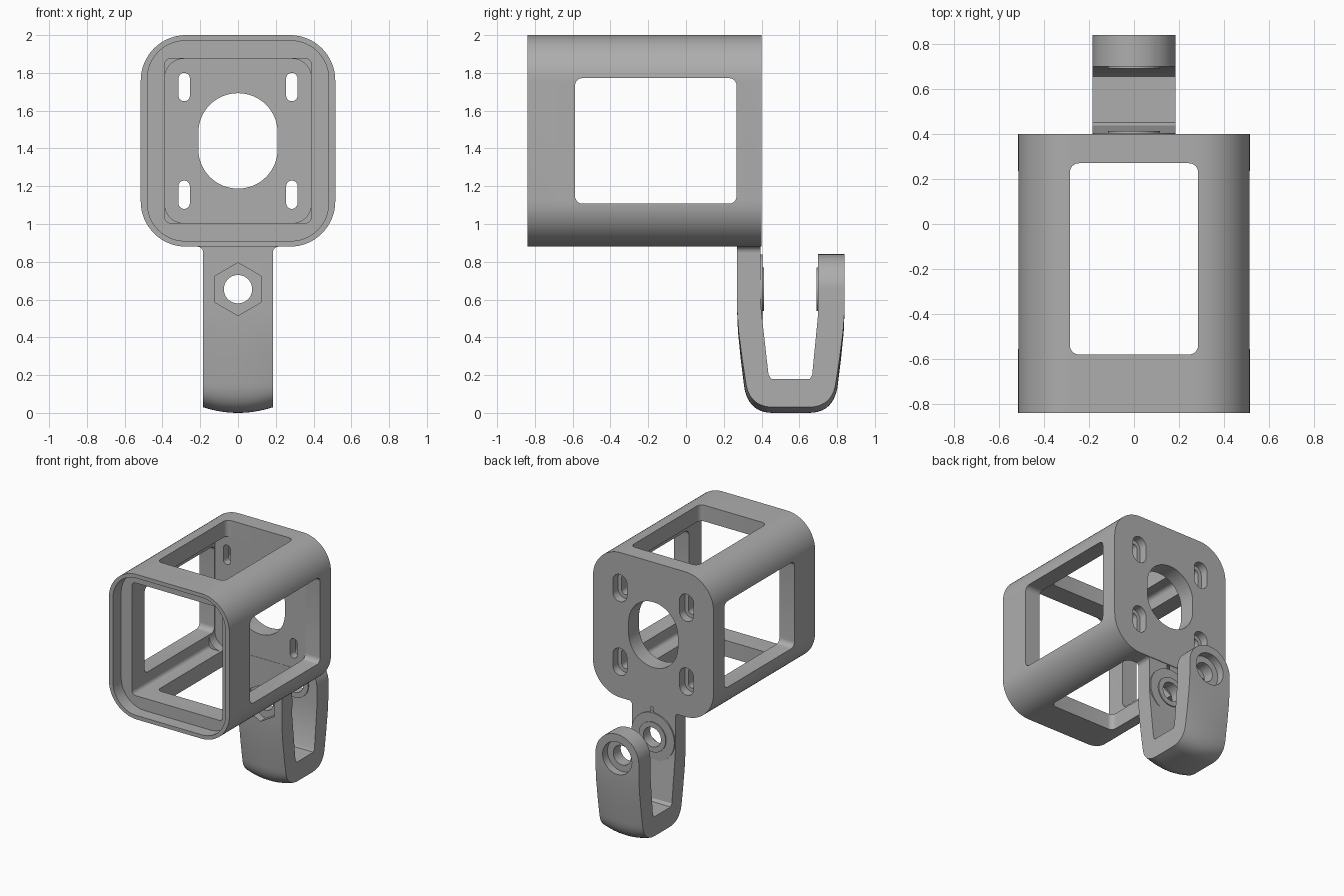
import bpy, bmesh, math

if "Cube" in bpy.data.objects:
    bpy.data.objects.remove(bpy.data.objects["Cube"], do_unlink=True)

GREY = (0.42, 0.42, 0.42, 1)
grey = bpy.data.materials.new("plain grey")
grey.use_nodes = True
grey.diffuse_color = GREY
grey.node_tree.nodes["Principled BSDF"].inputs["Base Color"].default_value = GREY


def rounded(cu, cv, w, h, r, n=12):
    """Rounded rectangle outline; r = w / 2 gives a slot or a circle."""
    pts = []
    for i, (su, sv) in enumerate([(1, 1), (-1, 1), (-1, -1), (1, -1)]):
        for k in range(n + 1):
            a = (i + k / n) * math.pi / 2
            pts.append((cu + su * (w / 2 - r) + r * math.cos(a),
                        cv + sv * (h / 2 - r) + r * math.sin(a)))
    return pts


def circle(cu, cv, r):
    return rounded(cu, cv, 2 * r, 2 * r, r)


def loft(name, slices):
    """Solid skinned through matching closed outlines."""
    bm = bmesh.new()
    rows = [[bm.verts.new(p) for p in s] for s in slices]
    for a, b in zip(rows, rows[1:]):
        for i in range(len(a)):
            j = (i + 1) % len(a)
            bm.faces.new((a[i], a[j], b[j], b[i]))
    bm.faces.new(rows[0])
    bm.faces.new(rows[-1])
    bmesh.ops.remove_doubles(bm, verts=bm.verts, dist=1e-5)
    bmesh.ops.recalc_face_normals(bm, faces=bm.faces)
    mesh = bpy.data.meshes.new(name)
    bm.to_mesh(mesh)
    bm.free()
    mesh.materials.append(grey)
    ob = bpy.data.objects.new(name, mesh)
    bpy.context.collection.objects.link(ob)
    return ob


def prism(name, pts, axis, a, b):
    place = {"x": lambda u, v, d: (d, u, v),
             "y": lambda u, v, d: (u, d, v),
             "z": lambda u, v, d: (u, v, d)}[axis]
    return loft(name, [[place(u, v, d) for u, v in pts] for d in (a, b)])


def activate(ob):
    bpy.ops.object.select_all(action="DESELECT")
    bpy.context.view_layer.objects.active = ob
    ob.select_set(True)


def cut(ob, *cutters):
    activate(ob)
    for c in cutters:
        c.hide_render = True
        mod = ob.modifiers.new("cut", "BOOLEAN")
        mod.operation = "DIFFERENCE"
        mod.solver = "EXACT"
        mod.object = c
        bpy.ops.object.modifier_apply(modifier=mod.name)
        bpy.data.objects.remove(c, do_unlink=True)


def smooth(ob):
    activate(ob)
    bpy.ops.object.shade_smooth_by_angle(angle=math.radians(28))


# Housing: rounded box with open front, lip recess and cavity
MID = 1.44
housing = prism("housing", rounded(0, MID, 1.03, 1.12, 0.24, 16), "y", -0.84, 0.40)
cut(housing,
    prism("cavity_cutter", rounded(0, MID, 0.775, 0.87, 0.03, 4), "y", -0.9, 0.20),
    prism("rear_cavity_cutter", rounded(0, MID, 0.775, 0.87, 0.1), "y", 0.1, 0.272),
    prism("lip_cutter", rounded(0, MID, 0.96, 1.06, 0.2), "y", -0.95, -0.74))

# Windows through the sides, top and bottom
cut(housing,
    prism("side_window_cutter", rounded(-0.16, MID, 0.855, 0.665, 0.04, 6), "x", -0.7, 0.7),
    prism("top_window_cutter", rounded(0, -0.155, 0.57, 0.85, 0.04, 6), "z", 0.7, 2.2))

# Back plate: central opening and four counterbored slots
cut(housing, prism("opening_cutter", rounded(0, MID, 0.42, 0.505, 0.209, 16), "y", 0.2, 0.6))
for sx in (-1, 1):
    for sz in (-1, 1):
        x, z = 0.285 * sx, MID + 0.285 * sz
        cut(housing,
            prism("slot_cutter", rounded(x, z, 0.06, 0.15, 0.0299, 8), "y", 0.2, 0.6),
            prism("slot_recess_cutter", rounded(x, z, 0.12, 0.21, 0.0599, 8), "y", 0.335, 0.6))
smooth(housing)

# Hook: U profile with a bulged outer face
HALF, PIVOT, CENTRE = 0.185, 0.655, 0.555
left_outer = [(0.27, 0.885), (0.27, 0.55), (0.275, 0.43), (0.289, 0.29), (0.305, 0.16)]
for k in range(1, 11):
    t = k / 10
    s = 1 - t
    left_outer.append((s * s * 0.305 + 2 * s * t * 0.32 + t * t * 0.46, s * s * 0.16))
right_outer = [(2 * CENTRE - 0.0 - y, min(z, 0.85)) for y, z in reversed(left_outer)]
right_outer = [(y, z) for y, z in right_outer]
inner = [(0.70, 0.85), (0.70, 0.53), (0.668, 0.20), (0.655, 0.18),
         (0.452, 0.18), (0.437, 0.20), (0.403, 0.5), (0.395, 0.58), (0.395, 0.885)]
outer = left_outer + right_outer


def hook_slice(x):
    t = (x / HALF) ** 2
    pts = []
    for y, z in outer:
        side = max(-1, min(1, (CENTRE - y) / 0.2))
        low = max(0, min(1, (0.55 - z) / 0.4))
        pts.append((x, y + side * 0.012 * low * t, z + 0.03 * t * max(0, 1 - z / 0.16)))
    return pts + [(x, y, z) for y, z in inner]


hook = loft("hook", [hook_slice(HALF * k / 8) for k in range(-8, 9)])

# Round the free arm, then cut the bolt hole, nut pocket and head recess
arch = [(HALF * math.cos(math.pi * k / 32), PIVOT + HALF * math.sin(math.pi * k / 32))
        for k in range(33)]
arch += [(-0.3, PIVOT), (-0.3, 1), (0.3, 1), (0.3, PIVOT)]
hexagon = [(0.14 * math.sin(k * math.pi / 3), PIVOT + 0.14 * math.cos(k * math.pi / 3))
           for k in range(6)]


def drill():
    return prism("bolt_cutter", circle(0, PIVOT, 0.075), "y", 0, 1.2)


cut(hook,
    prism("arm_end_cutter", arch, "y", 0.6, 1),
    prism("nut_cutter", hexagon, "y", 0.1, 0.33),
    prism("head_cutter", circle(0, PIVOT, 0.125), "y", 0.78, 1),
    drill())
smooth(hook)

# Raised rings around the bolt hole
for name, r, a, b in [("front_pad", 0.184, 0.375, 0.405),
                      ("front_ring", 0.115, 0.375, 0.413),
                      ("rear_ring", 0.115, 0.69, 0.72)]:
    ring = prism(name, circle(0, PIVOT, r), "y", a, b)
    cut(ring, drill())
    smooth(ring)

# Fillets where the hook meets the housing
for sx, side in ((-1, "right"), (1, "left")):
    f = 0.03
    pts = [(sx * 0.18, 0.885), (sx * (HALF + f), 0.885)]
    for k in range(7):
        a = math.pi / 2 * k / 6
        pts.append((sx * (HALF + f - f * math.sin(a)), 0.85 + f * math.cos(a)))
    pts.append((sx * 0.18, 0.85))
    smooth(prism(side + "_fillet", pts, "y", 0.272, 0.395))
